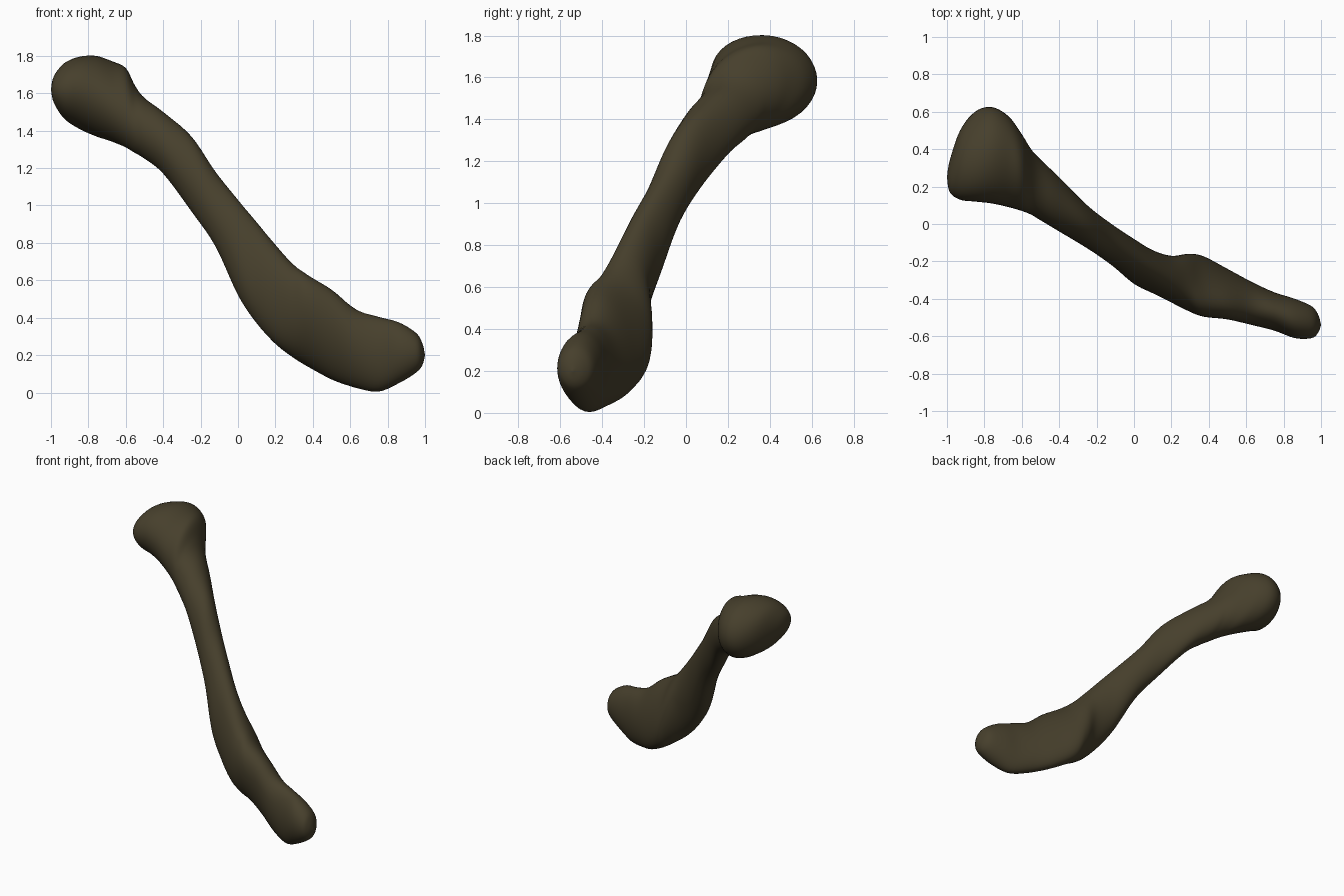
import bpy, bmesh, math

# Cross-sections along x: x, y min, y max, z min, z max, skew (tilt of the ellipse)
SECTIONS = [
    (-1.00, 0.25, 0.25, 1.62, 1.62, 0.0),
    (-0.985, 0.17, 0.34, 1.55, 1.69, 0.0),
    (-0.93, 0.13, 0.50, 1.465, 1.76, -0.05),
    (-0.85, 0.12, 0.60, 1.41, 1.795, -0.1),
    (-0.76, 0.11, 0.625, 1.37, 1.80, 0.0),
    (-0.67, 0.09, 0.575, 1.34, 1.77, 0.15),
    (-0.60, 0.07, 0.48, 1.31, 1.735, 0.25),
    (-0.55, 0.05, 0.40, 1.28, 1.64, 0.25),
    (-0.50, 0.02, 0.345, 1.25, 1.575, 0.2),
    (-0.40, -0.04, 0.25, 1.17, 1.50, 0.2),
    (-0.25, -0.13, 0.10, 0.97, 1.37, 0.3),
    (-0.12, -0.22, 0.00, 0.78, 1.18, 0.4),
    (0.00, -0.32, -0.08, 0.52, 1.03, 0.4),
    (0.10, -0.37, -0.14, 0.37, 0.91, 0.3),
    (0.20, -0.42, -0.17, 0.26, 0.79, 0.15),
    (0.29, -0.465, -0.16, 0.19, 0.69, -0.1),
    (0.37, -0.495, -0.172, 0.14, 0.63, -0.35),
    (0.50, -0.51, -0.24, 0.07, 0.55, -0.35),
    (0.63, -0.54, -0.31, 0.025, 0.445, -0.15),
    (0.75, -0.57, -0.365, 0.005, 0.405, 0.0),
    (0.86, -0.61, -0.40, 0.05, 0.375, 0.0),
    (0.95, -0.61, -0.44, 0.105, 0.32, 0.0),
    (0.985, -0.58, -0.485, 0.145, 0.265, 0.0),
    (1.00, -0.54, -0.54, 0.20, 0.20, 0.0),
]
SEGMENTS, STEPS = 40, 5


def blend(a, b, c, d, t):
    """Catmull-Rom interpolation of whole sections."""
    return [0.5 * (2 * q + (r - p) * t + (2 * p - 5 * q + 4 * r - s) * t * t
                   + (3 * q - p - 3 * r + s) * t ** 3)
            for p, q, r, s in zip(a, b, c, d)]


def ring(bm, sec):
    x, y0, y1, z0, z1, skew = sec
    yc, zc, a, b = (y0 + y1) / 2, (z0 + z1) / 2, (y1 - y0) / 2, (z1 - z0) / 2
    phase = math.acos(skew)
    verts = []
    for i in range(SEGMENTS):
        t = 2 * math.pi * i / SEGMENTS
        verts.append(bm.verts.new((x, yc + a * math.cos(t), zc + b * math.cos(t - phase))))
    return verts


bm = bmesh.new()
rows = []
last = len(SECTIONS) - 1
for i in range(last):
    quad = [SECTIONS[min(max(i + k, 0), last)] for k in (-1, 0, 1, 2)]
    for s in range(STEPS):
        if i + s:
            rows.append(blend(*quad, s / STEPS))

# Loft the shaft with its two swollen ends
rings = [ring(bm, r) for r in rows]
for r0, r1 in zip(rings, rings[1:]):
    for j in range(SEGMENTS):
        k = (j + 1) % SEGMENTS
        bm.faces.new((r0[j], r0[k], r1[k], r1[j]))

# Close both ends at a pole
for end, loop in ((SECTIONS[0], rings[0]), (SECTIONS[-1], rings[-1])):
    pole = bm.verts.new((end[0], end[1], end[3]))
    for j in range(SEGMENTS):
        bm.faces.new((loop[j], loop[(j + 1) % SEGMENTS], pole))
bmesh.ops.recalc_face_normals(bm, faces=bm.faces)
for f in bm.faces:
    f.smooth = True

mesh = bpy.data.meshes.new("long_bone")
bm.to_mesh(mesh)
bm.free()
bone = bpy.data.objects.new("long_bone", mesh)
bpy.context.collection.objects.link(bone)

# Dark brown material
mat = bpy.data.materials.new("dark_brown")
mat.diffuse_color = (0.062, 0.05, 0.025, 1)
mesh.materials.append(mat)
